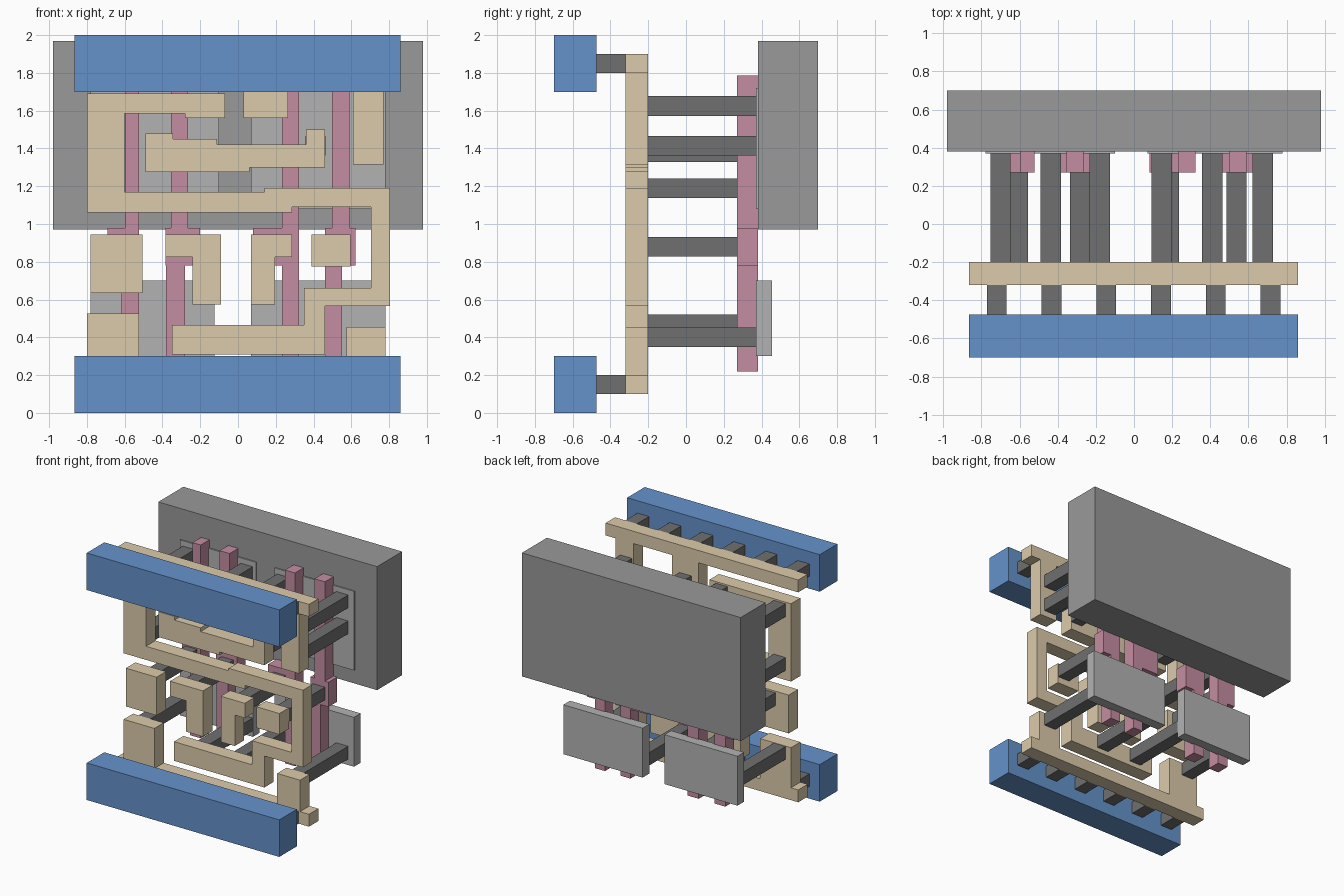
import bpy, bmesh


def material(name, rgb):
    m = bpy.data.materials.new(name)
    m.diffuse_color = (*rgb, 1)
    return m


BLUE = material("upper_metal", (0.13, 0.29, 0.60))
TAN = material("lower_metal", (0.72, 0.60, 0.41))
PINK = material("gate", (0.56, 0.27, 0.36))
DARK = material("contact", (0.16, 0.16, 0.16))
MID = material("well", (0.32, 0.32, 0.32))
LIGHT = material("diffusion", (0.45, 0.45, 0.45))


def plate(name, outline, y0, y1, mat):
    """Extrude an x-z outline from y0 to y1."""
    bm = bmesh.new()
    face = bm.faces.new([bm.verts.new((x, y0, z)) for x, z in outline])
    ext = bmesh.ops.extrude_face_region(bm, geom=[face])["geom"]
    for v in ext:
        if isinstance(v, bmesh.types.BMVert):
            v.co.y = y1
    bmesh.ops.recalc_face_normals(bm, faces=bm.faces[:])
    me = bpy.data.meshes.new(name)
    bm.to_mesh(me)
    bm.free()
    me.materials.append(mat)
    ob = bpy.data.objects.new(name, me)
    bpy.context.collection.objects.link(ob)
    return ob


def rect(x0, x1, z0, z1):
    return [(x0, z0), (x1, z0), (x1, z1), (x0, z1)]


# Front power rails with the rows of vias behind them
for side, z0, v0 in (("bottom", 0, 0.10), ("top", 1.70, 1.80)):
    plate(side + "_rail", rect(-0.865, 0.86, z0, z0 + 0.30), -0.70, -0.475, BLUE)
    for i in range(6):
        x = -0.72 + 0.2872 * i
        plate(side + "_via", rect(x - 0.052, x + 0.052, v0, v0 + 0.10), -0.475, -0.32, DARK)

# Metal layer: bars joined to the top and bottom rails
M0, M1 = -0.32, -0.20
plate("top_comb", [(-0.865, 1.80), (0.03, 1.80), (0.03, 1.56), (0.265, 1.56), (0.265, 1.80),
                   (0.61, 1.80), (0.61, 1.315), (0.77, 1.315), (0.77, 1.80), (0.86, 1.80),
                   (0.86, 1.90), (-0.865, 1.90)], M0, M1, TAN)
plate("bottom_comb", [(-0.865, 0.10), (0.86, 0.10), (0.86, 0.20), (0.78, 0.20), (0.78, 0.455),
                      (0.575, 0.455), (0.575, 0.20), (-0.525, 0.20), (-0.525, 0.525),
                      (-0.80, 0.525), (-0.80, 0.20), (-0.865, 0.20)], M0, M1, TAN)
# Metal layer: long winding track and the short inner track
plate("output_track", [(-0.80, 1.69), (-0.07, 1.69), (-0.07, 1.56), (-0.28, 1.56), (-0.28, 1.585),
                       (-0.60, 1.585), (-0.60, 1.17), (0.14, 1.17), (0.14, 1.19), (0.805, 1.19),
                       (0.805, 0.565), (0.46, 0.565), (0.46, 0.31), (-0.35, 0.31), (-0.35, 0.465),
                       (0.35, 0.465), (0.35, 0.66), (0.705, 0.66), (0.705, 1.09), (0.285, 1.09),
                       (0.285, 1.06), (-0.80, 1.06)], M0, M1, TAN)
plate("inner_track", [(-0.49, 1.48), (-0.345, 1.48), (-0.345, 1.45), (-0.11, 1.45), (-0.11, 1.42),
                      (0.36, 1.42), (0.36, 1.50), (0.46, 1.50), (0.46, 1.30), (0.06, 1.30),
                      (0.06, 1.275), (-0.49, 1.275)], M0, M1, TAN)
# Metal layer: four input pads
plate("input_pad_1", rect(-0.78, -0.505, 0.635, 0.945), M0, M1, TAN)
plate("input_pad_2", [(-0.385, 0.945), (-0.09, 0.945), (-0.09, 0.575), (-0.24, 0.575),
                      (-0.24, 0.825), (-0.385, 0.825)], M0, M1, TAN)
plate("input_pad_3", [(0.07, 0.945), (0.285, 0.945), (0.285, 0.825), (0.195, 0.825),
                      (0.195, 0.575), (0.07, 0.575)], M0, M1, TAN)
plate("input_pad_4", rect(0.39, 0.595, 0.775, 0.945), M0, M1, TAN)

# Gate strips: lower leg, wider contact pad, upper leg (x ranges)
for low, pad, up in (((-0.618, -0.523), (-0.69, -0.523), (-0.597, -0.523)),
                     ((-0.38, -0.28), (-0.385, -0.20), (-0.354, -0.264)),
                     ((0.232, 0.322), (0.08, 0.322), (0.232, 0.322)),
                     ((0.46, 0.55), (0.46, 0.622), (0.497, 0.59))):
    a, b = 0.78, 0.98
    plate("gate_strip", [(low[0], 0.22), (low[1], 0.22), (low[1], a), (pad[1], a), (pad[1], b),
                         (up[1], b), (up[1], 1.785), (up[0], 1.785), (up[0], b), (pad[0], b),
                         (pad[0], a), (low[0], a)], 0.27, 0.38, PINK)

# Contact posts from the metal layer back to diffusion and gates (x, z centres)
for x, z in ((-0.70, 1.19), (-0.70, 1.625), (-0.437, 1.38), (-0.18, 1.625), (0.145, 1.625),
             (0.41, 1.415), (0.675, 1.625), (0.675, 1.415),
             (-0.70, 0.47), (-0.18, 0.40), (0.145, 0.40), (0.675, 0.40),
             (-0.608, 0.88), (-0.283, 0.88), (0.183, 0.88), (0.537, 0.88)):
    plate("contact_post", rect(x - 0.053, x + 0.053, z - 0.052, z + 0.052), M1, 0.379, DARK)

# Back: large well block and four diffusion plates
plate("well_block", rect(-0.98, 0.98, 0.97, 1.97), 0.38, 0.70, MID)
for x0, x1 in ((-0.78, -0.125), (0.07, 0.78)):
    plate("lower_diffusion", rect(x0, x1, 0.30, 0.70), 0.37, 0.455, LIGHT)
    plate("upper_diffusion", rect(x0, x1 + (0.025 if x0 < 0 else 0), 1.08, 1.72), 0.37, 0.455, LIGHT)
